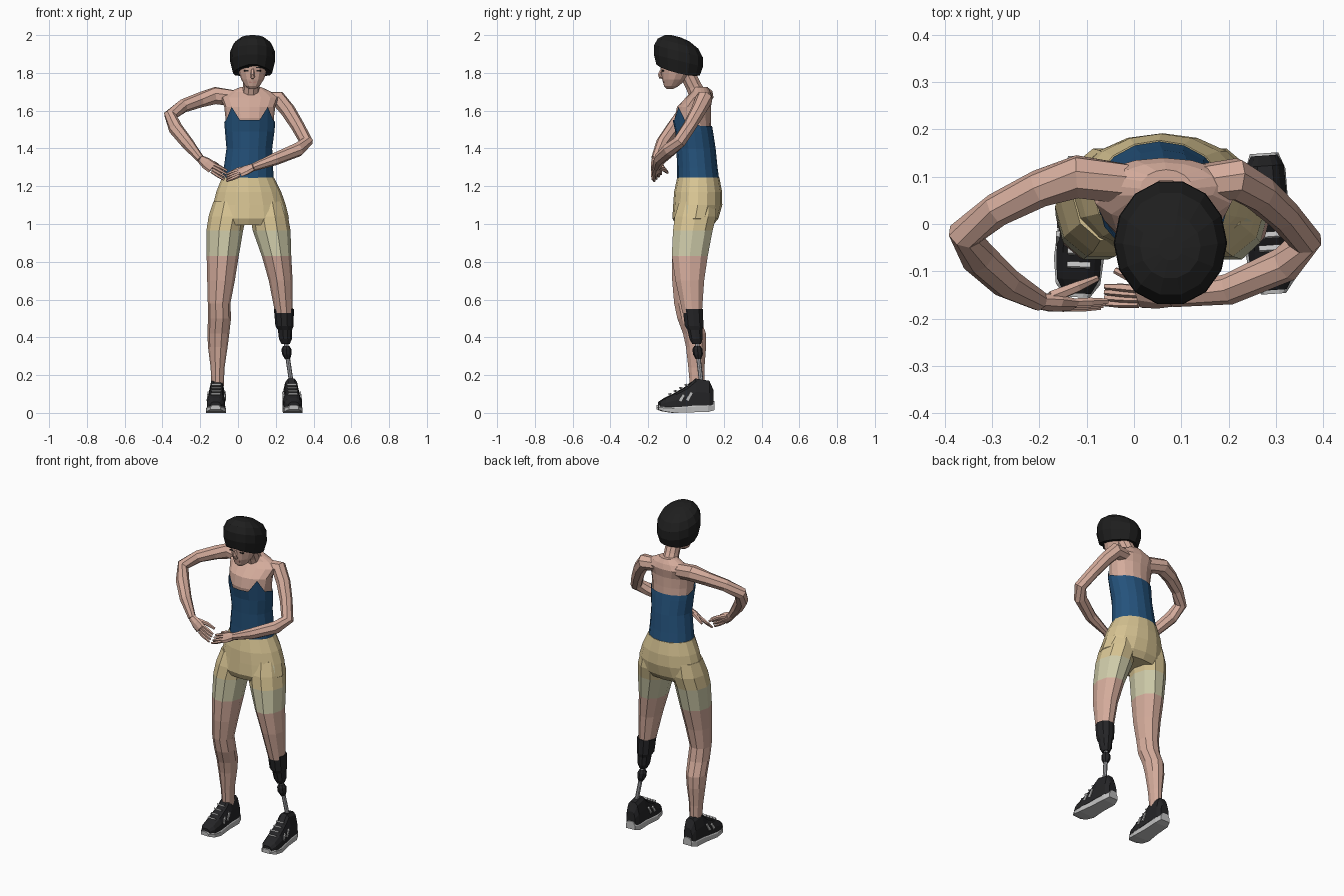
import bpy, bmesh, math
from mathutils import Vector, Matrix


def mat(name, r, g, b):
    m = bpy.data.materials.new(name)
    m.diffuse_color = (r, g, b, 1)
    return m


SKIN = mat("skin", .66, .41, .33)
HAIR = mat("hair_black", .013, .013, .013)
BLUE = mat("top_blue", .018, .085, .2)
TAN = mat("shorts_tan", .68, .55, .29)
PALE = mat("shorts_pale", .62, .6, .4)
BLACK = mat("shoe_black", .018, .018, .02)
GREY = mat("sole_grey", .52, .52, .52)
METAL = mat("metal", .38, .38, .4)
LIP = mat("lip", .42, .2, .17)


# Bridge rings of points into a closed shell
def shell(name, rings, mats, rule=None):
    bm = bmesh.new()
    vs = [[bm.verts.new(p) for p in r] for r in rings]
    n = len(rings[0])
    for a, b in zip(vs, vs[1:]):
        for i in range(n):
            j = (i + 1) % n
            bm.faces.new((a[i], a[j], b[j], b[i]))
    bm.faces.new(vs[0])
    bm.faces.new(vs[-1])
    bmesh.ops.recalc_face_normals(bm, faces=bm.faces)
    bm.normal_update()
    if rule:
        for f in bm.faces:
            f.material_index = rule(f.calc_center_median(), f.normal)
    me = bpy.data.meshes.new(name)
    bm.to_mesh(me)
    bm.free()
    for m in mats:
        me.materials.append(m)
    ob = bpy.data.objects.new(name, me)
    bpy.context.collection.objects.link(ob)
    return ob


# Level oval rings from (z, cx, cy, rx, ry)
def ovals(rows, n=10, tilt=0):
    out = []
    for z, cx, cy, rx, ry in rows:
        ring = []
        for k in range(n):
            a = 2 * math.pi * k / n
            y = ry * math.sin(a)
            ring.append(Vector((cx + rx * math.cos(a), cy + y, z - tilt * y)))
        out.append(ring)
    return out


# Tube along a path of (x, y, z, r_wide, r_thin), wide axis along ref
def tube(name, path, m, n=8, ref=(0, 0, 1)):
    P = [Vector(p[:3]) for p in path]
    rings = []
    for i, p in enumerate(P):
        t = (P[min(i + 1, len(P) - 1)] - P[max(i - 1, 0)]).normalized()
        u = Vector(ref)
        u = (u - t * u.dot(t)).normalized()
        v = t.cross(u)
        ru, rv = path[i][3], path[i][-1]
        rings.append([p + u * ru * math.cos(2 * math.pi * k / n)
                      + v * rv * math.sin(2 * math.pi * k / n) for k in range(n)])
    return shell(name, rings, [m])


def box(name, c, s, m, rx=0, M=Matrix()):
    ring = [(-1, -1), (1, -1), (1, 1), (-1, 1)]
    R = M @ Matrix.Translation(c) @ Matrix.Rotation(rx, 4, 'X')
    return shell(name, [[R @ Vector((x * s[0] / 2, y * s[1] / 2, z * s[2] / 2))
                         for x, y in ring] for z in (-1, 1)], [m])


# Chest, shoulders and upper back
shell("chest", ovals([
    (1.44, .062, .048, .112, .09), (1.50, .062, .043, .124, .091),
    (1.56, .062, .036, .128, .096), (1.62, .062, .042, .135, .09),
    (1.67, .062, .07, .155, .07), (1.70, .065, .08, .11, .05),
    (1.725, .068, .075, .055, .04)], 16), [SKIN])

# Tank top with two raised front points
top = ovals([(1.225, .053, .065, .138, .112), (1.30, .055, .06, .13, .107),
             (1.40, .06, .053, .121, .104), (1.49, .062, .043, .131, .1),
             (1.55, .062, .034, .135, .104)], 16)
for k, p in enumerate(top[-1]):
    if k in (10, 14):
        p.z = 1.62
    elif k < 9:
        p.z = 1.52 if 0 < k < 8 else 1.54
top_obj = shell("tank_top", top, [BLUE])
bm = bmesh.new()
bm.from_mesh(top_obj.data)
bm.faces.ensure_lookup_table()
bmesh.ops.delete(bm, geom=[bm.faces[-1]], context='FACES_ONLY')
bm.to_mesh(top_obj.data)
bm.free()


# Shorts seat: pale patches at the front corners
def seat_rule(c, nr):
    return 1 if c.z < 1.09 and nr.y < -.3 and abs(nr.x) > .45 else 0


shell("shorts_seat", ovals([
    (1.245, .053, .065, .138, .112), (1.17, .057, .064, .172, .127),
    (1.10, .06, .062, .193, .13), (1.03, .058, .05, .212, .122),
    (.995, .055, .045, .19, .1)], 16), [TAN, PALE], seat_rule)


# Legs, coloured by height
def leg_rule(c, nr):
    return 0 if c.z > .965 else 1 if c.z > .83 else 2


shell("whole_leg", ovals([
    (1.12, -.045, .06, .085, .1), (1.04, -.056, .05, .1, .115),
    (.965, -.07, .036, .097, .11), (.83, -.081, .02, .085, .1),
    (.70, -.09, .005, .073, .082), (.58, -.1, 0, .06, .066),
    (.50, -.098, .015, .061, .064), (.42, -.104, .045, .058, .064),
    (.35, -.107, .053, .052, .056), (.24, -.108, .055, .037, .045),
    (.13, -.108, .06, .032, .04)]), [TAN, PALE, SKIN], leg_rule)
shell("short_leg", ovals([
    (1.12, .155, .06, .085, .1), (1.04, .165, .05, .1, .115),
    (.965, .178, .036, .1, .11), (.83, .204, .02, .078, .1),
    (.70, .226, .02, .063, .08), (.53, .243, .033, .047, .054)]),
    [TAN, PALE, SKIN], leg_rule)

# Artificial lower leg
shell("socket", ovals([
    (.55, .243, .036, .053, .056), (.46, .246, .043, .048, .052),
    (.44, .249, .047, .038, .042), (.39, .251, .053, .034, .036),
    (.365, .252, .056, .022, .024)]), [BLACK])
tube("pylon", [(.253, .058, .38, .012), (.262, .065, .3, .012), (.284, .082, .15, .012)],
     METAL, 8, (1, 0, 0))
shell("pylon_clamp", ovals([
    (.355, .255, .06, .016, .016), (.338, .256, .061, .026, .027),
    (.31, .258, .063, .025, .026), (.285, .262, .066, .014, .015)], 8), [BLACK])


# Shoes, lofted from heel to toe
def shoe(side, x, y, yaw):
    M = Matrix.Translation((x, y, 0)) @ Matrix.Rotation(math.radians(yaw), 4, 'Z')

    def loft(name, rows, m):
        prof = [(-1, 0), (1, 0), (1, .5), (.72, .88), (.4, 1), (-.4, 1), (-.72, .88), (-1, .5)]
        shell(name, [[M @ Vector((px * w, yy, z0 + pz * (z1 - z0))) for px, pz in prof]
                     for yy, w, z0, z1 in rows], [m])

    loft(side + "_shoe_upper", [
        (.14, .028, .04, .12), (.118, .04, .04, .17), (.045, .042, .04, .182),
        (0, .044, .035, .14), (-.06, .048, .03, .105), (-.115, .045, .03, .078),
        (-.145, .028, .03, .058)], BLACK)
    loft(side + "_shoe_sole", [
        (.145, .03, .015, .062), (.11, .043, .005, .066), (.02, .044, .003, .06),
        (-.07, .053, 0, .048), (-.125, .047, .008, .045), (-.153, .026, .018, .042)], GREY)
    for i in range(4):
        f = i / 3
        box(side + "_shoe_lace", (0, -.085 + .085 * f, .099 + .049 * f),
            (.05, .012, .008), GREY, -.5, M)
    for s in (-1, 1):
        box(side + "_shoe_side_stripe", (s * .045, .01, .088), (.008, .014, .05), GREY, -.5, M)
        box(side + "_shoe_side_stripe", (s * .046, -.03, .08), (.008, .014, .04), GREY, -.5, M)


shoe("left", -.114, -.002, -2)
shoe("right", .285, .005, 4)

# Arms
tube("left_arm", [(-.02, .085, 1.665, .045), (-.12, .1, 1.68, .047), (-.2, .075, 1.657, .04),
                  (-.29, .03, 1.625, .036), (-.358, -.022, 1.575, .036),
                  (-.33, -.07, 1.505, .038), (-.27, -.125, 1.43, .034),
                  (-.2, -.163, 1.345, .022)], SKIN, 8, (.35, -.45, .8))
tube("right_arm", [(.13, .085, 1.66, .04), (.215, .095, 1.66, .046), (.265, .065, 1.60, .04),
                   (.315, .02, 1.52, .036), (.362, -.035, 1.435, .036),
                   (.32, -.085, 1.395, .038), (.2, -.138, 1.345, .033),
                   (.08, -.155, 1.30, .021)], SKIN, 8, (.4, -.5, .75))


# Hands: palm, four fingers, thumb
def hand(side, wrist, knuckle, tip, spread, thumb):
    w, k, t, s = map(Vector, (wrist, knuckle, tip, spread))
    s.normalize()
    tube(side + "_palm", [(*w, .022, .018), (*w.lerp(k, .5), .032, .018), (*k, .033, .012)],
         SKIN, 8, s)
    for i in range(4):
        a = k + s * (i - 1.5) * .016
        b = t + s * (i - 1.5) * .017
        tube(side + "_finger", [(*a.lerp(k, .1), .009), (*a.lerp(b, .5), .009), (*b, .006)],
             SKIN, 5, s)
    tube(side + "_thumb", [(*p, r) for p, r in zip(thumb, (.014, .012, .007))], SKIN, 6, s)


hand("left", (-.2, -.163, 1.345), (-.135, -.172, 1.298), (-.064, -.17, 1.258), (.3, .25, .9),
     ((-.175, -.155, 1.335), (-.12, -.133, 1.318), (-.078, -.115, 1.29)))
hand("right", (.08, -.155, 1.30), (.01, -.153, 1.272), (-.062, -.15, 1.245), (0, .7, .7),
     ((.05, -.143, 1.295), (0, -.115, 1.288), (-.04, -.098, 1.272)))

# Neck and head
tube("neck", [(.066, .065, 1.68, .05), (.07, .04, 1.73, .043), (.075, 0, 1.81, .045)],
     SKIN, 10, (1, 0, 0))
shell("face", ovals([
    (1.715, .076, -.085, .018, .018), (1.73, .076, -.078, .038, .038),
    (1.765, .077, -.062, .06, .064), (1.80, .077, -.05, .072, .081),
    (1.85, .077, -.045, .08, .093), (1.9, .077, -.045, .07, .08)], 12), [SKIN])
tube("nose", [(.077, -.126, 1.825, .007, .006), (.077, -.14, 1.79, .011, .011),
              (.077, -.136, 1.778, .015, .01), (.077, -.12, 1.772, .008, .006)],
     SKIN, 6, (1, 0, 0))
box("mouth", (.077, -.116, 1.75), (.036, .009, .009), LIP)
for s in (-1, 1):
    box("eye", (.077 + s * .033, -.122, 1.812), (.024, .009, .007), HAIR)
    box("eyebrow", (.077 + s * .034, -.127, 1.829), (.03, .009, .005), HAIR)

# Bobbed hair, tilted with the bowed head and longer at the sides
hair = ovals([
    (1.82, .077, -.042, .103, .118), (1.865, .077, -.04, .12, .133),
    (1.915, .077, -.04, .118, .132), (1.955, .077, -.042, .1, .11),
    (1.983, .077, -.048, .064, .068), (1.994, .077, -.052, .025, .025)], 14, .25)
for p in hair[0]:
    p.z -= .022 * abs(p.x - .077) / .103
shell("hair", hair, [HAIR])
